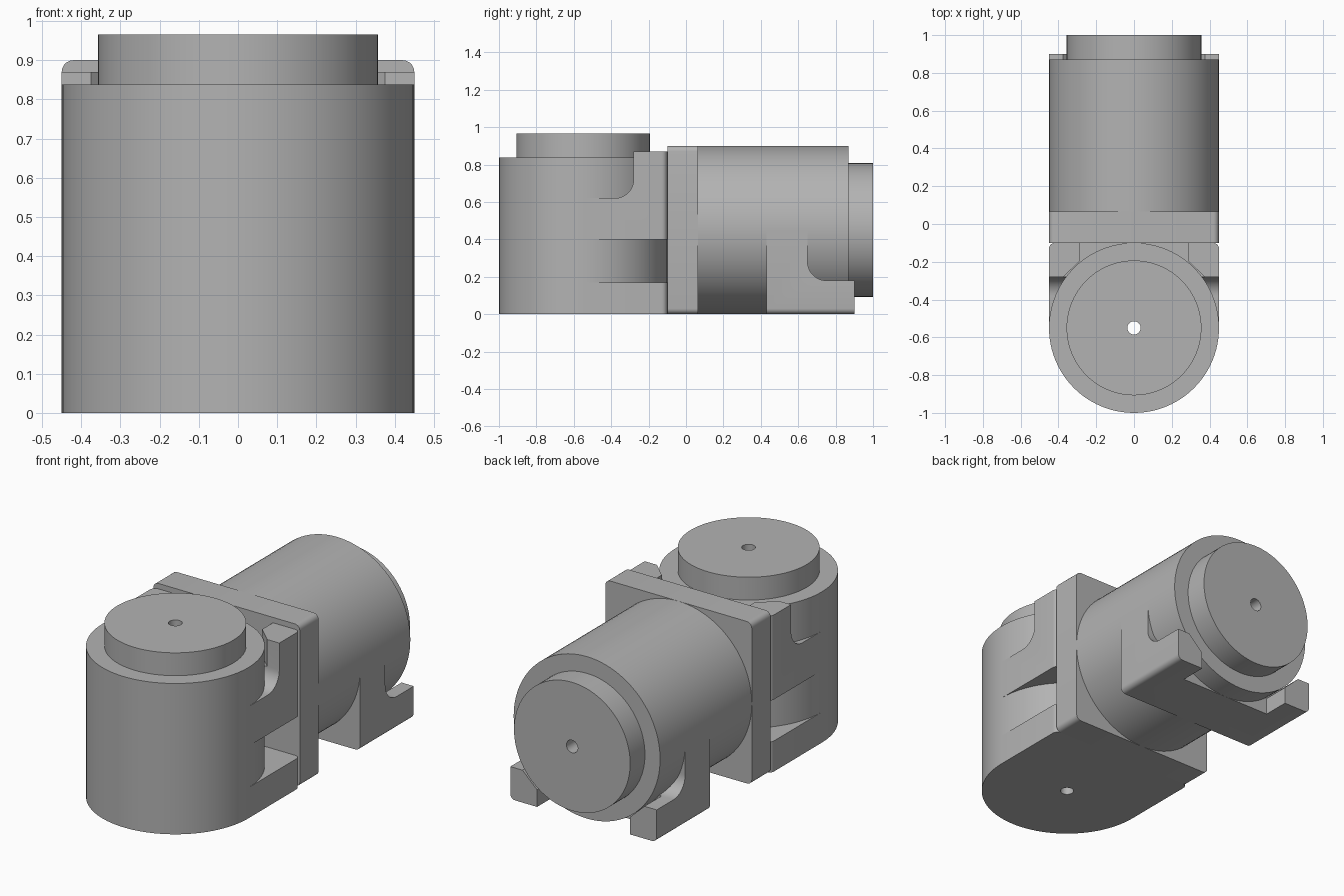
import bpy, bmesh, math
from mathutils import Matrix, Vector

if "Cube" in bpy.data.objects:
    bpy.data.objects.remove(bpy.data.objects["Cube"], do_unlink=True)

R = 0.45          # housing radius, also half the bracket width
BOSS = 0.357      # output boss radius
BORE = 0.035      # centre hole radius

grey = bpy.data.materials.new("housing_grey")
grey.use_nodes = True
COLOUR = (0.45, 0.45, 0.45, 1)
grey.diffuse_color = COLOUR
for node in grey.node_tree.nodes:
    if node.type == "BSDF_PRINCIPLED":
        node.inputs["Base Color"].default_value = COLOUR


def make_object(name, bm):
    bmesh.ops.recalc_face_normals(bm, faces=bm.faces[:])
    mesh = bpy.data.meshes.new(name)
    bm.to_mesh(mesh)
    bm.free()
    mesh.materials.append(grey)
    obj = bpy.data.objects.new(name, mesh)
    bpy.context.collection.objects.link(obj)
    return obj


def prism(name, points, axis, lo, hi, rounded=True):
    """Extrude a 2D outline along X (outline in y, z) or Z (outline in x, y)."""
    bm = bmesh.new()
    place = (lambda a, b: (lo, a, b)) if axis == "X" else (lambda a, b: (a, b, lo))
    face = bm.faces.new([bm.verts.new(place(a, b)) for a, b in points])
    grown = bmesh.ops.extrude_face_region(bm, geom=[face])["geom"]
    step = Vector((hi - lo, 0, 0)) if axis == "X" else Vector((0, 0, hi - lo))
    bmesh.ops.translate(bm, vec=step, verts=[v for v in grown if isinstance(v, bmesh.types.BMVert)])
    if rounded:
        # Round the outer corners that run along the unit's axis
        corners = [e for e in bm.edges
                   if all(abs(abs(v.co.y) - R) < 1e-4 and abs(abs(v.co.x) - R) < 1e-4 for v in e.verts)
                   and (e.verts[0].co - e.verts[1].co).xy.length < 1e-4]
        bmesh.ops.bevel(bm, geom=corners, offset=0.03, segments=5, profile=0.5, affect="EDGES")
    return make_object(name, bm)


def lathe(name, profile):
    """Spin a closed (radius, height) outline around Z."""
    bm = bmesh.new()
    verts = [bm.verts.new((r, 0, z)) for r, z in profile]
    edges = [bm.edges.new((verts[i - 1], verts[i])) for i in range(len(verts))]
    bmesh.ops.spin(bm, geom=verts + edges, cent=(0, 0, 0), axis=(0, 0, 1),
                   angle=math.tau, steps=96)
    bmesh.ops.remove_doubles(bm, verts=bm.verts[:], dist=1e-5)
    return make_object(name, bm)


def cut(obj, cutter):
    mod = obj.modifiers.new("cut", "BOOLEAN")
    mod.operation, mod.solver, mod.object = "DIFFERENCE", "EXACT", cutter
    graph = bpy.context.evaluated_depsgraph_get()
    mesh = bpy.data.meshes.new_from_object(obj.evaluated_get(graph))
    obj.modifiers.clear()
    obj.data = mesh
    bpy.data.objects.remove(cutter, do_unlink=True)


def bore_cutter():
    bm = bmesh.new()
    bmesh.ops.create_cone(bm, cap_ends=True, segments=96, radius1=BORE, radius2=BORE, depth=4)
    return make_object("bore_cutter", bm)


def bracket(name, base):
    """Cradle block with two prongs, hollowed between them."""
    arc = [(0.17 + 0.1 * math.sin(t), base + 0.32 - 0.1 * math.cos(t))
           for t in (math.pi / 2 * i / 12 for i in range(13))]
    outline = [(R, base), (0, base), (0, base + 0.22)] + arc + [(0.27, base + 0.47), (R, base + 0.47)]
    body = prism(name, outline, "X", -R, R)
    half = [(0.285, 0.6), (0.285, 0.355), (0.375, 0.27), (0.375, 0.2)]
    notch = half + [(-x, y) for x, y in reversed(half)]
    cut(body, prism("notch_cutter", notch, "Z", base + 0.32, base + 0.6, rounded=False))
    return body


def actuator(prefix, length, boss_height, bracket_base, flange_depth, flange_front, matrix):
    # Housing with stepped boss and centre bore
    housing = lathe(prefix + "_housing", [
        (BORE, 0), (R, 0), (R, length), (BOSS, length),
        (BOSS, length + boss_height), (BORE, length + boss_height)])
    # Mounting flange at the base
    flange = prism(prefix + "_flange", [(-R, flange_front), (R, flange_front), (R, R), (-R, R)],
                   "Z", 0, flange_depth)
    cradle = bracket(prefix + "_bracket", bracket_base)
    for part in (flange, cradle):
        cut(part, bore_cutter())
    for part in (housing, flange, cradle):
        part.data.transform(matrix)
        bpy.ops.object.select_all(action="DESELECT")
        part.select_set(True)
        bpy.context.view_layer.objects.active = part
        bpy.ops.object.shade_smooth_by_angle(angle=math.radians(30))


# Upright unit in front, lying unit behind
actuator("front", 0.838, 0.127, 0.40, 0.17, 0.0, Matrix.Translation((0, -0.55, 0)))
actuator("rear", 0.97, 0.13, 0.53, 0.165, -R,
         Matrix.Translation((0, -0.10, R)) @ Matrix.Rotation(-math.pi / 2, 4, "X"))
